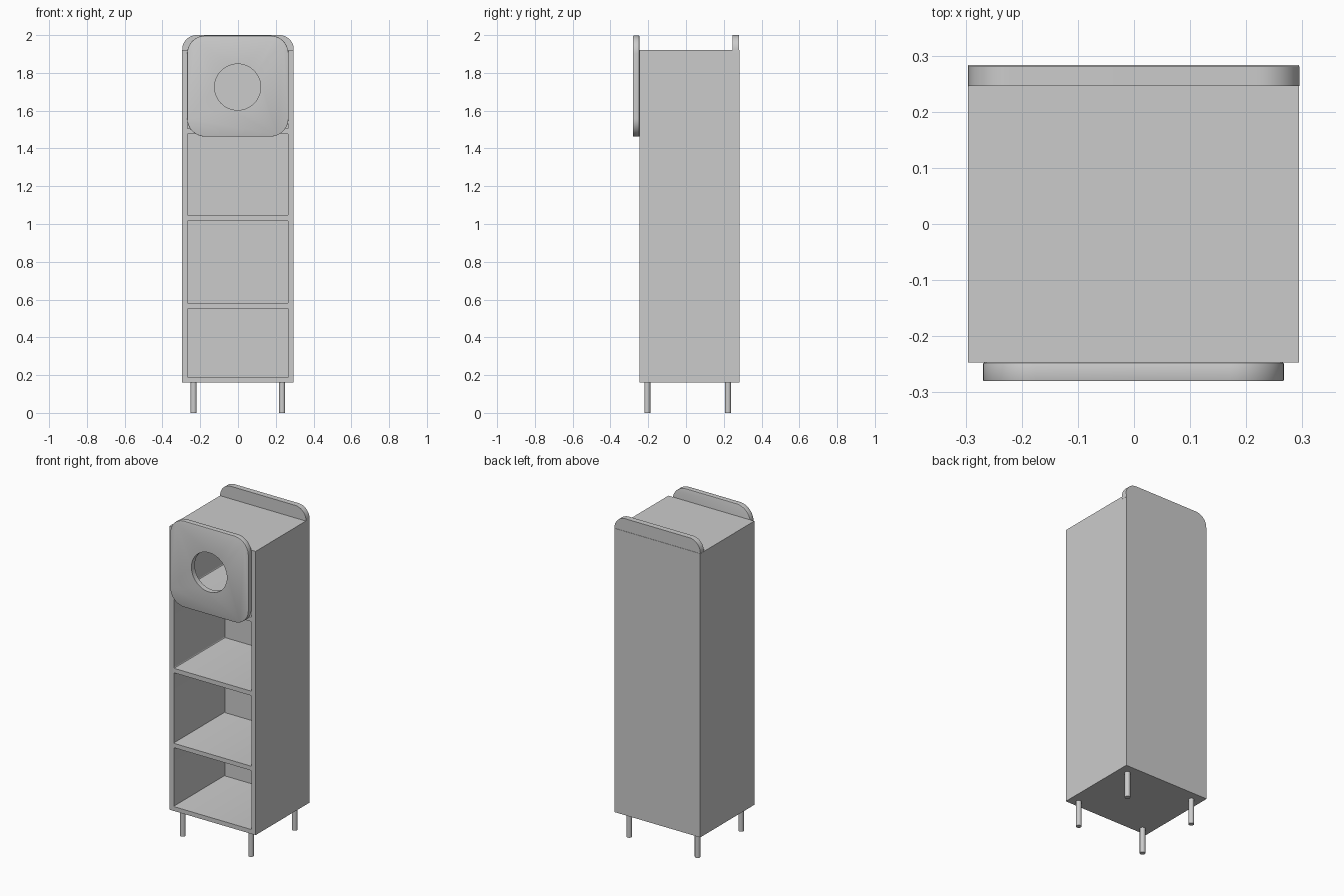
import bpy, bmesh
from math import sin, cos, pi
from mathutils import Vector

cube = bpy.data.objects.get("Cube")
if cube:
    bpy.data.objects.remove(cube, do_unlink=True)

GREY = (0.6, 0.6, 0.6, 1.0)
grey = bpy.data.materials.new("light grey")
grey.use_nodes = True
grey.diffuse_color = GREY
grey.node_tree.nodes["Principled BSDF"].inputs["Base Color"].default_value = GREY


def rounded_outline(x0, x1, z0, z1, r_bottom, r_top, steps):
    """Counter-clockwise outline in the front plane with rounded corners."""
    corners = [(x1, z0, -1, 1, r_bottom, -pi / 2), (x1, z1, -1, -1, r_top, 0),
               (x0, z1, 1, -1, r_top, pi / 2), (x0, z0, 1, 1, r_bottom, pi)]
    points = []
    for x, z, sx, sz, r, start in corners:
        for i in range(steps + 1 if r else 1):
            a = start + i * pi / 2 / steps
            points.append((x + sx * r + r * cos(a), z + sz * r + r * sin(a)) if r else (x, z))
    return points


def panel(name, outline, y0, y1):
    """Extrude a front-plane outline from y0 back to y1."""
    bm = bmesh.new()
    front = bm.faces.new([bm.verts.new((x, y0, z)) for x, z in outline])
    grown = bmesh.ops.extrude_face_region(bm, geom=[front], use_keep_orig=True)
    moved = [g for g in grown["geom"] if isinstance(g, bmesh.types.BMVert)]
    bmesh.ops.translate(bm, verts=moved, vec=Vector((0, y1 - y0, 0)))
    bmesh.ops.recalc_face_normals(bm, faces=bm.faces)
    mesh = bpy.data.meshes.new(name)
    bm.to_mesh(mesh)
    bm.free()
    mesh.materials.append(grey)
    obj = bpy.data.objects.new(name, mesh)
    bpy.context.collection.objects.link(obj)
    return obj


def activate(obj):
    bpy.ops.object.select_all(action="DESELECT")
    obj.select_set(True)
    bpy.context.view_layer.objects.active = obj


def cut(obj, cutter):
    activate(obj)
    mod = obj.modifiers.new("cut", "BOOLEAN")
    mod.operation = "DIFFERENCE"
    mod.solver = "EXACT"
    mod.object = cutter
    bpy.ops.object.modifier_apply(modifier=mod.name)
    bpy.data.objects.remove(cutter, do_unlink=True)


def smooth(obj):
    activate(obj)
    bpy.ops.object.shade_smooth_by_angle(angle=pi / 6)


# Cabinet body with four open compartments
body = panel("cabinet_body", rounded_outline(-0.296, 0.294, 0.16, 1.922, 0, 0, 1), -0.247, 0.283)
for z0, z1 in [(0.187, 0.553), (0.58, 1.018), (1.046, 1.478), (1.505, 1.895)]:
    outline = rounded_outline(-0.268, 0.266, z0, z1, 0.006, 0.006, 3)
    cut(body, panel("compartment_cutter", outline, -0.4, 0.253))
smooth(body)

# Raised rounded rim at the back of the top
smooth(panel("back_rim", rounded_outline(-0.295, 0.295, 1.905, 2.0, 0, 0.075, 12), 0.246, 0.281))

# Rounded door with a softened edge and a round porthole
door = panel("round_cornered_door", rounded_outline(-0.269, 0.267, 1.463, 1.997, 0.095, 0.095, 12),
             -0.28, -0.247)
activate(door)
edge = door.modifiers.new("soft edge", "BEVEL")
edge.width = 0.002
edge.segments = 2
bpy.ops.object.modifier_apply(modifier=edge.name)
circle = [(-0.002 + 0.122 * cos(i * pi / 24), 1.725 + 0.122 * sin(i * pi / 24)) for i in range(48)]
cut(door, panel("porthole_cutter", circle, -0.4, -0.2))
smooth(door)

# Four round legs
for side, x in (("right", -0.235), ("left", 0.234)):
    for end, y in (("front", -0.205), ("back", 0.222)):
        bpy.ops.mesh.primitive_cylinder_add(vertices=24, radius=0.016, depth=0.165,
                                            location=(x, y, 0.0825))
        leg = bpy.context.object
        leg.name = f"{end}_{side}_leg"
        leg.data.materials.append(grey)
        smooth(leg)
